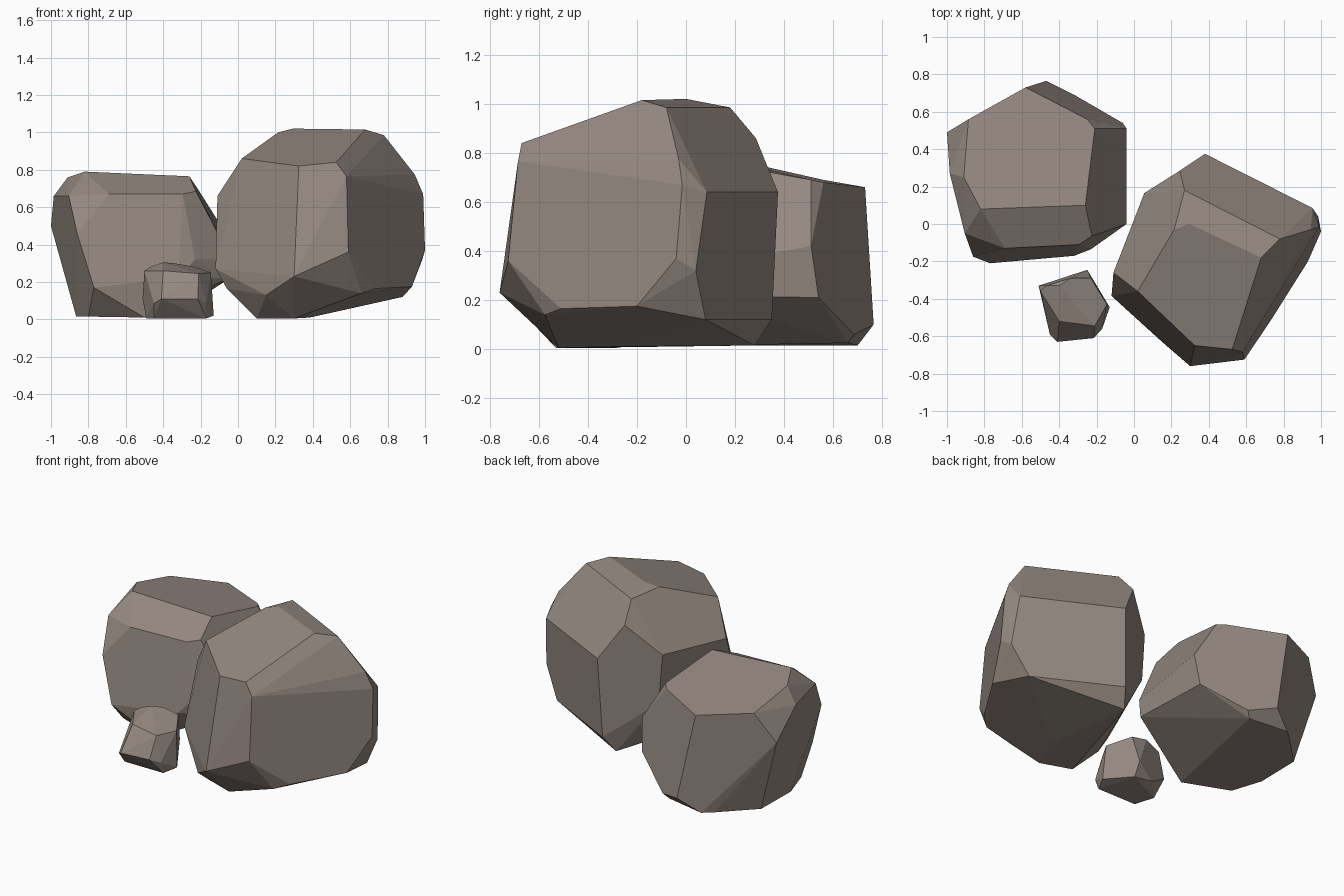
import bpy, bmesh
from math import radians

stone = bpy.data.materials.new("stone")
stone.diffuse_color = (0.30, 0.25, 0.22, 1)


def boulder(name, corners):
    """Convex chiselled rock: hull round its corner points, near-flat facets merged."""
    bm = bmesh.new()
    for c in corners:
        bm.verts.new(c)
    hull = bmesh.ops.convex_hull(bm, input=bm.verts[:])
    loose = {v for v in hull["geom_interior"] + hull["geom_unused"]
             if isinstance(v, bmesh.types.BMVert) and v.is_valid}
    bmesh.ops.delete(bm, geom=list(loose), context='VERTS')
    bmesh.ops.dissolve_limit(bm, angle_limit=radians(6), verts=bm.verts[:], edges=bm.edges[:])
    bmesh.ops.recalc_face_normals(bm, faces=bm.faces[:])
    me = bpy.data.meshes.new(name)
    bm.to_mesh(me)
    bm.free()
    me.materials.append(stone)
    ob = bpy.data.objects.new(name, me)
    bpy.context.collection.objects.link(ob)
    return ob


# large rock: crown, shoulders, waist, sole
boulder("large_boulder", [
    (.02, -.36, .86), (.325, -.65, .82), (.525, -.67, .84), (.68, -.18, 1.015),
    (.295, 0, 1.02), (.215, -.03, 1.0), (.78, -.08, .985), (.27, .18, .985),
    (.245, .285, .86), (.38, .375, .64), (.955, .085, .64), (.945, -.03, .775),
    (.58, -.685, .765), (.055, .165, .67), (-.11, -.26, .66), (.99, -.015, .67),
    (.59, -.725, .36), (.3, -.76, .23), (-.12, -.385, .27), (-.06, -.4, .165),
    (1.0, -.04, .37), (.985, .04, .32), (.93, -.2, .175), (.735, -.51, .165),
    (.88, .08, .12), (.36, .35, .12), (.31, .28, .015), (.2, -.08, .01),
    (.15, -.63, .13), (.1, -.45, .005), (.3, -.52, .005), (.385, -.3, .01),
    (.66, -.575, .14), (.08, .17, .35), (.22, .24, .2), (.45, -.69, .21)])

# medium rock: sloping top, front shoulder, left side, right side, sole
boulder("medium_boulder", [
    (-.58, .73, .66), (-.25, .56, .68), (-.21, .51, .69), (-.26, .1, .765),
    (-.82, .08, .79), (-.91, .25, .76), (-.885, .56, .69),
    (-.69, -.13, .67), (-.295, -.11, .67), (-.225, -.065, .685),
    (-1.0, .49, .5), (-.985, .27, .66), (-.905, -.05, .66), (-.86, -.175, .46),
    (-.77, -.21, .17), (-.32, -.17, .22), (-.23, -.135, .32), (-.04, 0, .33),
    (-.05, 0, .22), (-.04, .51, .42), (-.06, .54, .21), (-.47, .765, .1),
    (-.31, .685, .06), (-.34, .66, .025), (-.6, .7, .015), (-.66, .65, .015),
    (-.86, .45, .015), (-.865, .15, .015), (-.8, -.05, .015), (-.5, -.16, .01)])

# small rock: top, upper rim, lower rim, sole
boulder("small_stone", [
    (-.4, -.33, .305), (-.34, -.29, .3), (-.23, -.29, .28), (-.145, -.43, .25),
    (-.4, -.52, .26), (-.21, -.545, .245), (-.47, -.33, .28), (-.5, -.36, .26),
    (-.51, -.33, .11), (-.41, -.63, .11), (-.215, -.61, .11), (-.45, -.59, .085),
    (-.17, -.56, .085), (-.13, -.445, .02), (-.25, -.245, .1), (-.24, -.28, .005),
    (-.38, -.29, .03), (-.49, -.4, .005), (-.45, -.53, .005), (-.17, -.53, .005)])
